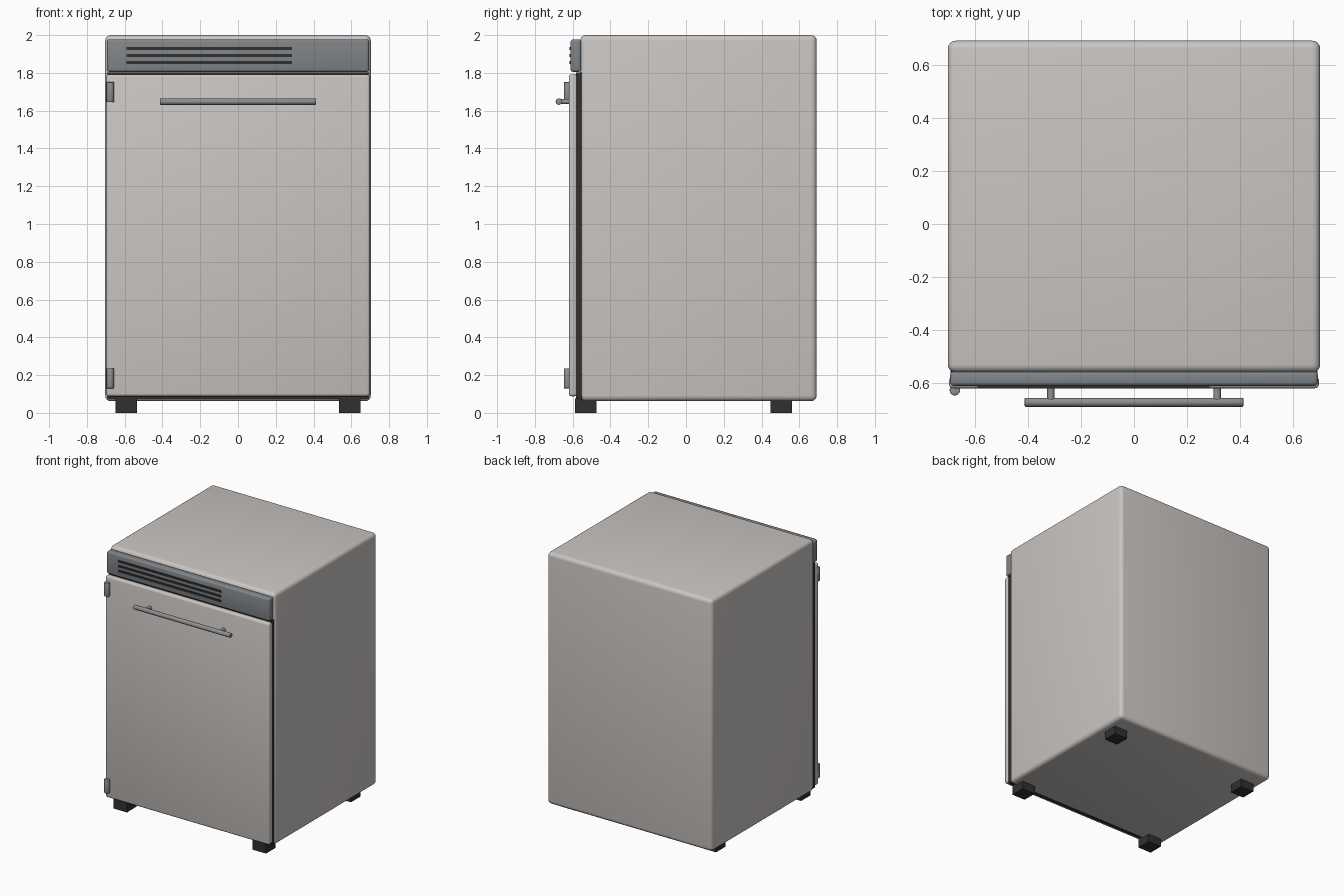
import bpy, math

if "Cube" in bpy.data.objects:
    bpy.data.objects.remove(bpy.data.objects["Cube"])


def material(name, rgb):
    m = bpy.data.materials.new(name)
    m.diffuse_color = (*rgb, 1)
    m.use_nodes = True
    m.node_tree.nodes["Principled BSDF"].inputs["Base Color"].default_value = m.diffuse_color
    return m


ENAMEL = material("warm_grey_enamel", (0.59, 0.56, 0.54))
PANEL = material("slate_grey", (0.22, 0.235, 0.25))
METAL = material("brushed_metal", (0.27, 0.275, 0.285))
RUBBER = material("black_rubber", (0.03, 0.03, 0.03))


def finish(ob, name, mat, bevel=0, segments=3):
    ob.name = name
    ob.data.materials.append(mat)
    if bevel:
        mod = ob.modifiers.new("rounded_edges", "BEVEL")
        mod.width, mod.segments = bevel, segments
        mod.limit_method = "ANGLE"
        bpy.ops.object.modifier_apply(modifier=mod.name)
    bpy.ops.object.shade_smooth_by_angle(angle=math.radians(35))
    return ob


def box(name, x, y, z, mat, bevel=0, segments=3):
    """Box from (min, max) ranges on each axis."""
    bpy.ops.mesh.primitive_cube_add(size=1, location=[sum(r) / 2 for r in (x, y, z)])
    ob = bpy.context.object
    ob.scale = [r[1] - r[0] for r in (x, y, z)]
    bpy.ops.object.transform_apply(location=False, rotation=False, scale=True)
    return finish(ob, name, mat, bevel, segments)


def rod(name, centre, radius, length, axis, mat, bevel=0):
    rot = {"x": (0, math.pi / 2, 0), "y": (math.pi / 2, 0, 0), "z": (0, 0, 0)}[axis]
    bpy.ops.mesh.primitive_cylinder_add(vertices=24, radius=radius, depth=length,
                                        location=centre, rotation=rot)
    return finish(bpy.context.object, name, mat, bevel, 2)


# Cabinet
box("cabinet", (-0.703, 0.703), (-0.56, 0.692), (0.062, 2.0), ENAMEL, 0.03, 4)

# Door with the dark seal behind it
box("door_seal", (-0.692, 0.692), (-0.582, -0.55), (0.075, 1.802), RUBBER)
box("door", (-0.698, 0.698), (-0.62, -0.576), (0.088, 1.792), ENAMEL, 0.014)

# Control panel with vent slots
box("control_panel", (-0.694, 0.694), (-0.611, -0.555), (1.805, 1.978), PANEL, 0.014)
for i in range(3):
    z = 1.855 + i * 0.037
    box(f"vent_slot_{i + 1}", (-0.59, 0.285), (-0.617, -0.608), (z - 0.008, z + 0.008), RUBBER)

# Handle bar on two posts
rod("handle_bar", (0, -0.673, 1.648), 0.017, 0.825, "x", METAL, 0.003)
for side, x in (("left", -0.314), ("right", 0.314)):
    rod(f"handle_post_{side}", (x, -0.64, 1.648), 0.014, 0.06, "y", METAL)

# Hinge barrels on the left edge
for level, z in (("lower", 0.183), ("upper", 1.698)):
    rod(f"hinge_{level}", (-0.676, -0.627, z), 0.02, 0.106, "z", METAL, 0.003)

# Feet
for end, y in (("front", -0.53), ("back", 0.505)):
    for side, x in (("left", -0.592), ("right", 0.592)):
        box(f"foot_{end}_{side}", (x - 0.057, x + 0.057), (y - 0.057, y + 0.057),
            (0, 0.075), RUBBER)
